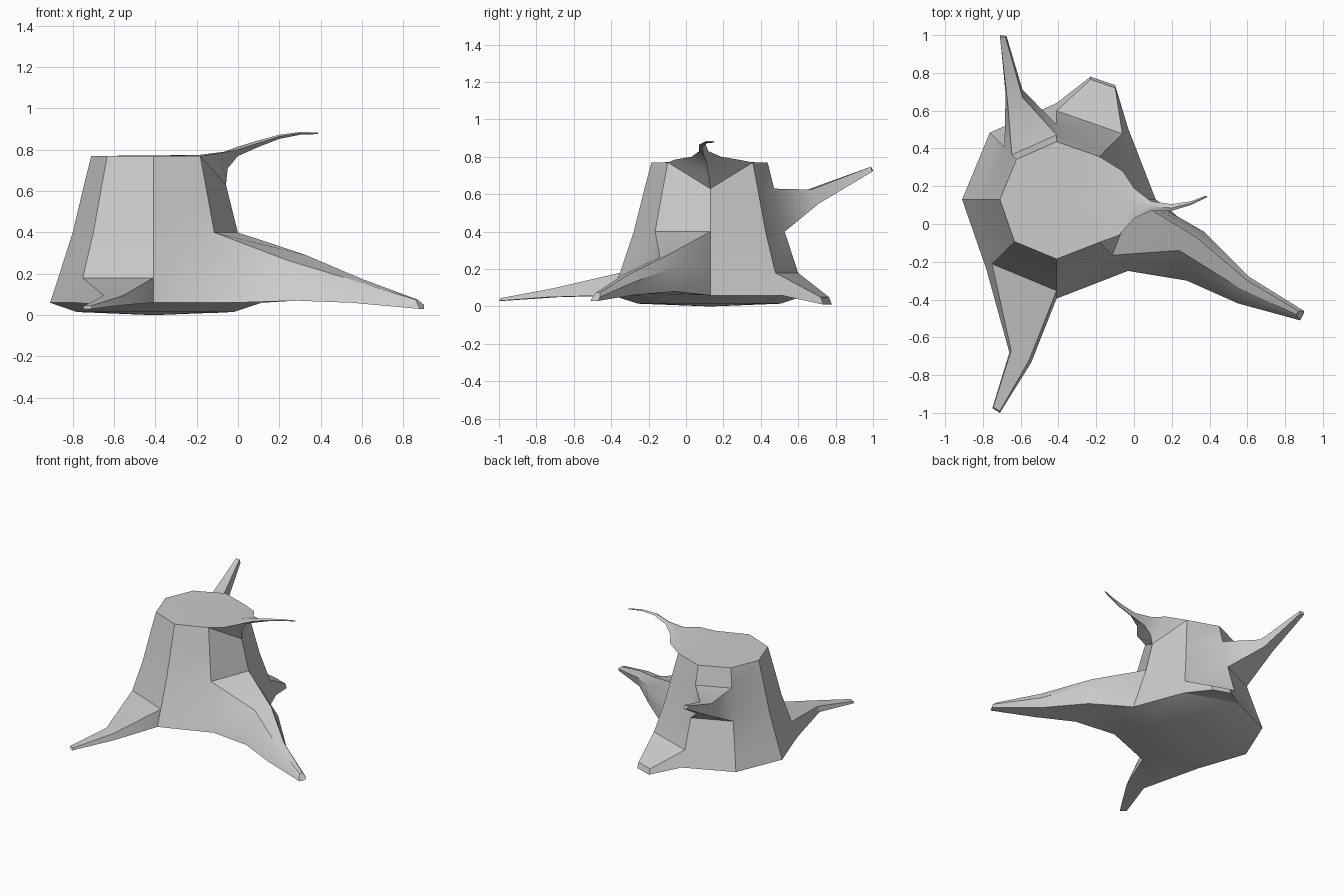
import bpy, bmesh, math

CX, CY = -0.41, 0.13
bm = bmesh.new()


def bridge(a, b):
    """Quads between two closed loops of vertices."""
    n = len(a)
    for i in range(n):
        bm.faces.new((a[i], a[(i + 1) % n], b[(i + 1) % n], b[i]))


def limb(start, sections):
    """Grow a limb out of an opening in the trunk."""
    loop = start
    for pts in sections:
        nxt = [bm.verts.new(p) for p in pts]
        bridge(loop, nxt)
        loop = nxt
    bm.faces.new(loop)


# trunk: stacked eight-sided rings, slightly irregular
flare = [1.05, 1.07, 1.02, 1.0, 1.0, 1.05, 1.05, 1.07]
levels = [(0.37, 0.015), (0.5, 0.06), (0.46, 0.18), (0.39, 0.40), (0.335, 0.63), (0.3, 0.77)]
R = []
for r, z in levels:
    ring = []
    for k in range(8):
        if z == 0.77 and k == 0:
            ring.append(None)          # this rim corner becomes the splinter
            continue
        a = k * math.pi / 4
        ring.append(bm.verts.new((CX + r * flare[k] * math.cos(a),
                                  CY + r * flare[k] * math.sin(a), z)))
    R.append(ring)

# openings (band, side) where limbs and the splinter grow
openings = {(1, 7), (2, 7), (1, 1), (1, 5), (3, 2), (4, 7), (4, 0)}
for b in range(5):
    for k in range(8):
        if (b, k) not in openings:
            j = (k + 1) % 8
            bm.faces.new((R[b][k], R[b][j], R[b + 1][j], R[b + 1][k]))

# shallow domed underside
bottom = bm.verts.new((CX, CY, 0))
for k in range(8):
    bm.faces.new((R[0][(k + 1) % 8], R[0][k], bottom))

# cut top
top_mid = bm.verts.new((-0.19, 0.13, 0.775))
bm.faces.new(R[5][1:] + [top_mid])

# curved splinter drawn out of the rim
bm.faces.new((R[4][7], R[4][0], R[5][7]))
bm.faces.new((R[4][0], R[4][1], R[5][1]))
limb([R[5][7], top_mid, R[5][1], R[4][0]], [
    [(-0.08, -0.06, 0.785), (-0.07, 0.12, 0.79), (-0.06, 0.28, 0.785), (-0.05, 0.12, 0.71)],
    [(0.0, 0.03, 0.80), (0.0, 0.11, 0.815), (0.0, 0.19, 0.80), (0.0, 0.11, 0.77)],
    [(0.09, 0.07, 0.83), (0.08, 0.095, 0.84), (0.09, 0.12, 0.83), (0.09, 0.095, 0.81)],
    [(0.2, 0.07, 0.865), (0.2, 0.085, 0.873), (0.2, 0.105, 0.865), (0.2, 0.085, 0.853)],
    [(0.3, 0.10, 0.88), (0.3, 0.11, 0.886), (0.3, 0.12, 0.88), (0.3, 0.11, 0.873)],
    [(0.39, 0.143, 0.88), (0.385, 0.147, 0.884), (0.38, 0.15, 0.88), (0.385, 0.147, 0.876)],
])

# long right root
limb([R[1][7], R[2][7], R[3][7], R[3][0], R[2][0], R[1][0]], [
    [(0.28, -0.30, 0.07), (0.28, -0.24, 0.17), (0.24, -0.14, 0.265),
     (0.33, -0.07, 0.29), (0.37, -0.04, 0.22), (0.36, -0.06, 0.08)],
    [(0.55, -0.42, 0.06), (0.56, -0.39, 0.12), (0.56, -0.34, 0.168),
     (0.60, -0.30, 0.175), (0.61, -0.28, 0.13), (0.60, -0.29, 0.06)],
    [(0.88, -0.51, 0.03), (0.87, -0.50, 0.05), (0.86, -0.48, 0.075),
     (0.87, -0.46, 0.075), (0.90, -0.46, 0.05), (0.90, -0.47, 0.03)],
])

# short back root
limb([R[1][1], R[2][1], R[2][2], R[1][2]], [
    [(-0.10, 0.735, 0.01), (-0.10, 0.72, 0.05), (-0.23, 0.765, 0.05), (-0.23, 0.78, 0.01)],
])

# front left root
limb([R[1][5], R[2][5], R[2][6], R[1][6]], [
    [(-0.66, -0.68, 0.05), (-0.65, -0.67, 0.095), (-0.555, -0.72, 0.095), (-0.545, -0.735, 0.05)],
    [(-0.75, -0.975, 0.03), (-0.745, -0.97, 0.045), (-0.71, -0.99, 0.045), (-0.71, -1.0, 0.03)],
])

# broken branch at the back
limb([R[3][2], R[4][2], R[4][3], R[3][3]], [
    [(-0.59, 0.71, 0.55), (-0.59, 0.67, 0.625), (-0.67, 0.65, 0.625), (-0.68, 0.69, 0.55)],
    [(-0.675, 0.995, 0.72), (-0.68, 0.99, 0.748), (-0.71, 0.99, 0.748), (-0.71, 1.0, 0.725)],
])

bmesh.ops.recalc_face_normals(bm, faces=bm.faces)
mesh = bpy.data.meshes.new("tree_stump")
bm.to_mesh(mesh)
bm.free()
stump = bpy.data.objects.new("tree_stump", mesh)
bpy.context.collection.objects.link(stump)
bpy.context.view_layer.objects.active = stump
stump.select_set(True)
bpy.ops.object.shade_smooth_by_angle(angle=math.radians(30))
